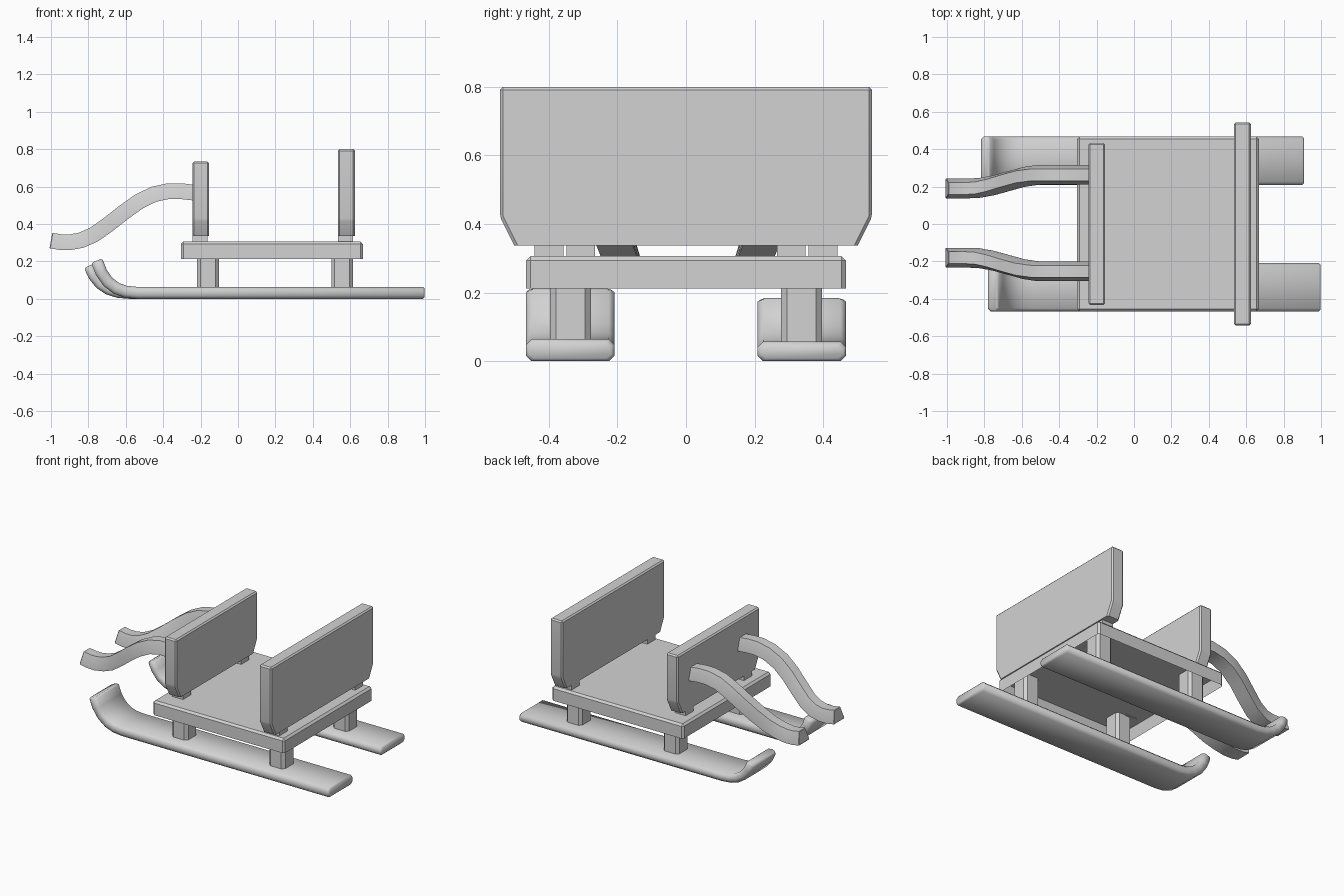
import bpy
import bmesh
from mathutils import Vector

cube = bpy.data.objects.get("Cube")
if cube:
    bpy.data.objects.remove(cube, do_unlink=True)

grey = bpy.data.materials.new("plain_grey")
grey.use_nodes = True
COLOUR = (0.65, 0.65, 0.65, 1)
grey.diffuse_color = COLOUR
grey.node_tree.nodes["Principled BSDF"].inputs["Base Color"].default_value = COLOUR


def finish(name, bm, smooth=0.4):
    """Turn a bmesh into a shaded object."""
    bmesh.ops.recalc_face_normals(bm, faces=bm.faces)
    mesh = bpy.data.meshes.new(name)
    bm.to_mesh(mesh)
    bm.free()
    mesh.materials.append(grey)
    obj = bpy.data.objects.new(name, mesh)
    bpy.context.collection.objects.link(obj)
    bpy.ops.object.select_all(action="DESELECT")
    obj.select_set(True)
    bpy.context.view_layer.objects.active = obj
    bpy.ops.object.shade_smooth_by_angle(angle=smooth)


def bevel_above(bm, low, width):
    """Chamfer every edge that does not lie on the underside."""
    edges = [e for e in bm.edges if max(v.co.z for v in e.verts) > low + 0.001]
    bmesh.ops.bevel(bm, geom=edges, offset=width, segments=1, affect="EDGES")


def box(low, high):
    bm = bmesh.new()
    bmesh.ops.create_cube(bm, size=1)
    low, high = Vector(low), Vector(high)
    for v in bm.verts:
        v.co = (low + high) / 2 + v.co * (high - low)
    return bm


def bridge(bm, rings):
    """Skin a list of vertex rings and cap both ends."""
    for a, b in zip(rings, rings[1:]):
        for i in range(len(a)):
            j = (i + 1) % len(a)
            bm.faces.new((a[i], a[j], b[j], b[i]))
    bm.faces.new(rings[0])
    bm.faces.new(rings[-1])


def sweep(name, path, section, cap, smooth):
    """Sweep a cross-section along a path, with bevelled ends."""
    path = [Vector(p) for p in path]
    tangents = []
    for i in range(len(path)):
        t = path[min(i + 1, len(path) - 1)] - path[max(i - 1, 0)]
        tangents.append(Vector((t.x, 0, t.z)).normalized())
    stations = [(p, t, 0) for p, t in zip(path, tangents)]
    (p0, t0, _), (p1, t1, _) = stations[0], stations[-1]
    stations[0] = (p0 + t0 * cap, t0, 0)
    stations[-1] = (p1 - t1 * cap, t1, 0)
    stations = [(p0, t0, cap)] + stations + [(p1, t1, cap)]
    half_w = max(y for y, z in section)
    half_h = max(z for y, z in section)
    bm = bmesh.new()
    rings = []
    for p, t, inset in stations:
        up = Vector((-t.z, 0, t.x))
        sy, sz = 1 - inset / half_w, 1 - inset / half_h
        rings.append([bm.verts.new(p + Vector((0, y * sy, 0)) + up * z * sz)
                      for y, z in section])
    bridge(bm, rings)
    finish(name, bm, smooth)


def board(name, x0, x1, half, bottom, top):
    """Upright panel with its lower corners cut off."""
    cut = 0.085
    outline = [(-half, top), (half, top), (half, bottom + cut),
               (half - cut / 2, bottom), (cut / 2 - half, bottom), (-half, bottom + cut)]
    bm = bmesh.new()
    bridge(bm, [[bm.verts.new((x, y, z)) for y, z in outline] for x in (x0, x1)])
    bevel_above(bm, bottom, 0.009)
    finish(name, bm)


# Deck, hollowed out underneath to leave a thin rim
bm = box((-0.305, -0.467, 0.212), (0.667, 0.467, 0.306))
bevel_above(bm, 0.212, 0.013)
under = min(bm.faces, key=lambda f: f.calc_center_median().z)
bmesh.ops.inset_region(bm, faces=[under], thickness=0.016)
for v in under.verts:
    v.co.z = 0.287
finish("deck", bm)

# Two upright panels
board("front_panel", -0.243, -0.155, 0.433, 0.337, 0.735)
board("seat_back", 0.535, 0.625, 0.543, 0.337, 0.8)

for side, s in (("right", -1), ("left", 1)):
    # Pegs joining the panels to the deck
    for part, x, y in (("front_panel", -0.202, 0.307), ("seat_back", 0.575, 0.4)):
        bm = box((x - 0.04, s * y - 0.042, 0.283), (x + 0.04, s * y + 0.042, 0.35))
        finish(f"{part}_peg_{side}", bm)

    # Posts between the deck and the runners, chamfered upright edges
    for place, x in (("front", -0.16), ("rear", 0.557)):
        bm = box((x - 0.058, s * 0.337 - 0.06, 0.02), (x + 0.058, s * 0.337 + 0.06, 0.295))
        upright = [e for e in bm.edges if abs(e.verts[0].co.z - e.verts[1].co.z) > 0.1]
        bmesh.ops.bevel(bm, geom=upright, offset=0.018, segments=1, affect="EDGES")
        finish(f"{place}_post_{side}", bm)

# Runners with upturned tips, slightly different in length and thickness
curl = [(-0.54, 0), (-0.6, 0.006), (-0.65, 0.024), (-0.695, 0.058),
        (-0.73, 0.108), (-0.755, 0.172)]
for side, y, shift, rise, tail, thick in (("right", -0.338, 0, 1, 0.998, 0.064),
                                          ("left", 0.338, -0.042, 0.86, 0.91, 0.057)):
    w, h, c = 0.129, thick / 2, 0.016
    section = [(w, h - c), (w - c, h), (c - w, h), (-w, h - c),
               (-w, c - h), (c - w, -h), (w - c, -h), (w, c - h)]
    path = [(x + shift, y, h + z * rise) for x, z in reversed(curl)]
    sweep(f"runner_{side}", path + [(tail, y, h)], section, 0.009, 1.0)

# Curved shafts reaching forward from the front panel, narrower on top
arc = [(-1.0, 0.312), (-0.95, 0.303), (-0.9, 0.302), (-0.84, 0.313), (-0.77, 0.343),
       (-0.69, 0.4), (-0.61, 0.463), (-0.53, 0.52), (-0.45, 0.559),
       (-0.37, 0.576), (-0.3, 0.575), (-0.22, 0.566)]
wedge = [(0.053, -0.042), (0.053, -0.03), (0.032, 0.042),
         (-0.032, 0.042), (-0.053, -0.03), (-0.053, -0.042)]
for side, s, tip, root in (("right", -1, 0.18, 0.253), ("left", 1, 0.19, 0.263)):
    path = []
    for x, z in arc:
        f = min(max((x + 0.88) / 0.36, 0), 1)
        path.append((x, s * (tip + (root - tip) * f * f * (3 - 2 * f)), z))
    sweep(f"shaft_{side}", path, wedge, 0.003, 0.4)
